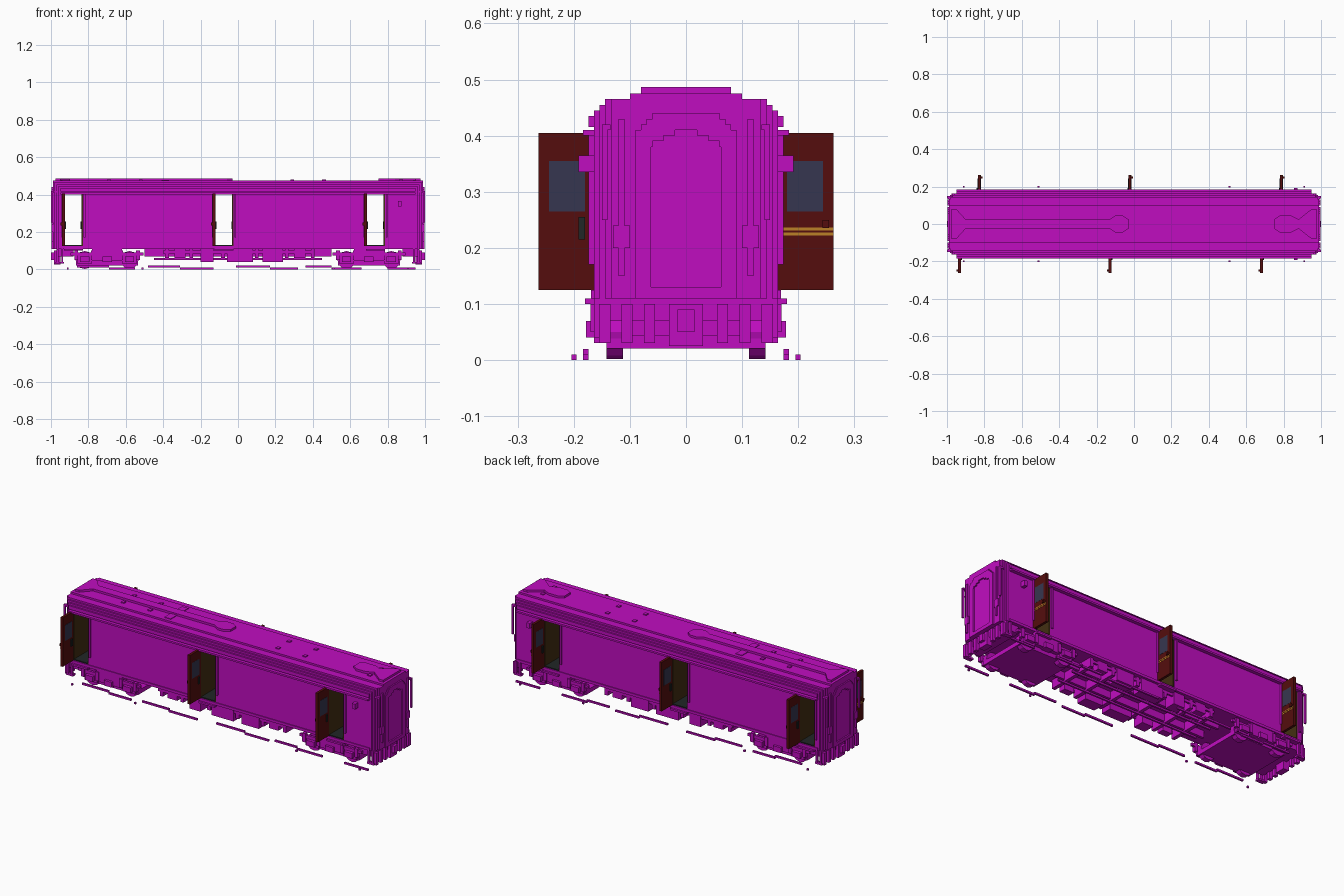
import bpy, bmesh, math
from mathutils import Matrix

cube = bpy.data.objects.get("Cube")
if cube:
    bpy.data.objects.remove(cube, do_unlink=True)


def material(name, red, green, blue):
    mat = bpy.data.materials.new(name)
    mat.use_nodes = True
    mat.diffuse_color = (red, green, blue, 1)
    shader = mat.node_tree.nodes["Principled BSDF"]
    shader.inputs["Base Color"].default_value = mat.diffuse_color
    return mat


MAGENTA = material("magenta", 0.53, 0.004, 0.53)
RED = material("dark red", 0.09, 0.004, 0.004)
OLIVE = material("olive brown", 0.055, 0.028, 0.006)
GLASS = material("slate glass", 0.037, 0.037, 0.08)
GOLD = material("gold", 0.5, 0.22, 0.02)
DARK = material("dark grey", 0.015, 0.02, 0.02)

# Shared dimensions
STEP = 0.01            # height and depth of the body's stair steps
SILL, FLOOR, HEAD = 0.11, 0.125, 0.405
ROOF = HEAD + 7 * STEP
WALL = 0.164           # half width of the body
SIDE = WALL + STEP     # half width over handrails
BODY = 0.95            # half length of the straight body
FRAME = 0.15           # half width of the underframe
DOORWAY = 0.1
LINING = 0.006


def finish(name, bm, mat):
    mesh = bpy.data.meshes.new(name)
    bm.to_mesh(mesh)
    bm.free()
    mesh.materials.append(mat)
    ob = bpy.data.objects.new(name, mesh)
    bpy.context.collection.objects.link(ob)


def add_box(bm, *spans):
    """A box from its (low, high) spans along x, y and z."""
    place = Matrix.Translation([(low + high) / 2 for low, high in spans])
    size = Matrix.Diagonal([abs(high - low) for low, high in spans] + [1])
    bmesh.ops.create_cube(bm, size=1, matrix=place @ size)


def flip(span, sign):
    return [sign * value for value in span]


def part(name, mat, x_spans, y, z, mirror="", bm=None):
    """Boxes sharing y and z spans, mirrored along the named axes."""
    own = bm is None
    bm = bmesh.new() if own else bm
    for x in x_spans:
        for sx in (1, -1) if "x" in mirror else (1,):
            for sy in (1, -1) if "y" in mirror else (1,):
                add_box(bm, flip(x, sx), flip(y, sy), z)
    if own:
        finish(name, bm, mat)


def around(half, *centres):
    return [(centre - half, centre + half) for centre in centres]


def both(half):
    return (-half, half)


def shell(name, half, z, spans):
    """Body layer with ends that narrow in steps."""
    bm = bmesh.new()
    part(name, MAGENTA, spans, both(half), z, bm=bm)
    for i in range(4):
        start = BODY + i * STEP
        width = min(half, WALL - i * STEP)
        part(name, MAGENTA, [(start, start + STEP)], both(width), z, "x", bm)
    finish(name, bm, MAGENTA)


# Body: sill, wall blocks between the doorways, stepped roof
hinges = {"rear": -0.93, "middle": -0.125, "front": 0.685}
edges = [-BODY]
for start in hinges.values():
    edges += [start, start + DOORWAY]
edges.append(BODY)
full = [both(BODY)]
shell("floor_sill", WALL, (SILL, FLOOR), full)
shell("side_walls", WALL, (FLOOR, HEAD), list(zip(edges[::2], edges[1::2])))
layers = [WALL, SIDE, SIDE] + [WALL - i * STEP for i in range(3)] + [0.1]
for i, half in enumerate(layers):
    low = HEAD + i * STEP
    shell(f"roof_layer_{i}", half, (low, low + STEP), full)

# Trim along the sides
part("gutter", MAGENTA, full, (WALL, SIDE + STEP), (HEAD - STEP / 2, HEAD + STEP / 2), "y")
part("sill_trim", MAGENTA, full, (WALL, WALL + STEP / 2), (SILL, FLOOR), "y")
part("side_lamp", MAGENTA, around(STEP, 0.865), (WALL, 0.192), (0.335, 0.365), "y")

# Doorways with open doors on both sides
for tag, start in hinges.items():
    end = start + DOORWAY
    across, height = both(WALL - LINING / 6), (FLOOR, HEAD)
    part(tag + "_doorway_lining", OLIVE, [(start, start + LINING), (end - LINING, end)], across, height)
    part(tag + "_doorway_ceiling", OLIVE, [(start, end)], across, (HEAD - LINING, HEAD))
    part(tag + "_doorway_floor", DARK, [(start, end)], across, (FLOOR, FLOOR + LINING))
    part(tag + "_handrails", MAGENTA, around(STEP / 2, start - STEP, end + STEP), (WALL, SIDE), (0.17, 0.4), "y")
    part(tag + "_door_steps", MAGENTA, [(start, end)], (FRAME, 0.18), (SILL - STEP, SILL), "y")
    for side, s, hinge in (("right", -1, start), ("left", 1, end)):
        # the outer face of each open door looks along s
        name = f"{tag}_{side}_door"
        inner, outer = hinge - s * STEP / 2, hinge + s * STEP
        skin = s * STEP / 10
        part(name, RED, [(inner, outer)], flip((WALL, 0.263), s), height)
        part(name + "_handle", RED, [(outer, outer + s * STEP)], flip((0.243, 0.255), s), (0.235, 0.25))
        part(name + "_window", GLASS, [(inner - skin, outer + skin)], flip((0.18, 0.244), s), (0.265, 0.355))
        part(name + "_latch", DARK, [(inner - s * LINING, inner)], flip((0.18, 0.192), s), (0.215, 0.255))
        for label, z in (("lower", 0.222), ("upper", 0.231)):
            part(f"{name}_{label}_stripe", GOLD, [(outer, outer + skin)], flip((WALL, 0.263), s), (z, z + STEP / 2))


# Raised roof ducts with flared ends, outlined on one half and mirrored
def duct(name, half_outline):
    bm = bmesh.new()
    outline = half_outline + [(x, -y) for x, y in reversed(half_outline)]
    face = bm.faces.new([bm.verts.new((x, y, ROOF - STEP / 2)) for x, y in outline])
    top = bmesh.ops.extrude_face_region(bm, geom=[face])["geom"]
    moved = [item for item in top if isinstance(item, bmesh.types.BMVert)]
    bmesh.ops.translate(bm, vec=(0, 0, 0.017), verts=moved)
    bmesh.ops.recalc_face_normals(bm, faces=bm.faces)
    finish(name, bm, MAGENTA)


NARROW, KNOB, FLARE, TIP = 0.025, 0.045, 0.08, 0.975
duct("long_roof_duct", [(-TIP, FLARE), (-BODY, FLARE), (-0.9, NARROW), (-0.13, NARROW),
                        (-0.1, KNOB), (-0.06, KNOB), (-0.03, NARROW)])
duct("short_roof_duct", [(TIP, FLARE), (BODY, FLARE), (0.88, NARROW),
                         (0.84, KNOB), (0.78, KNOB), (0.75, NARROW)])
vents = around(STEP, -0.69, -0.52, 0.29, 0.46, 0.87)
part("roof_vents", MAGENTA, vents, (0.04, 0.06), (ROOF - STEP, ROOF + STEP / 2), "y")
part("roof_hatches", MAGENTA, around(2 * STEP, -0.39), both(FLARE), (ROOF - STEP, ROOF + STEP / 3))

# End gangways: arched frame around a recessed panel
deep = [(BODY, 0.998)]
part("gangway_posts", MAGENTA, deep, (0.062, 0.09), (SILL, 0.4), "xy")
part("gangway_threshold", MAGENTA, deep, both(FLARE), (SILL, 0.13), "x")
for i in range(4):
    low = 0.38 + i * STEP
    part(f"gangway_arch_{i}", MAGENTA, deep, (0.06 - 2 * i * STEP, 0.09 - i * STEP), (low, low + 3 * STEP), "xy")
part("end_handrails", MAGENTA, [(0.99, 1)], (0.14, FRAME), (0.25, 0.42), "xy")
part("end_rail_brackets", MAGENTA, deep, (0.135, FRAME), (0.41, 0.42), "xy")
part("end_conduits", MAGENTA, deep, (0.11, 0.12), (FRAME, 0.43), "xy")
part("end_junction_boxes", MAGENTA, deep, (0.1, 0.13), (0.2, 0.24), "xy")

# Couplers, hoses and steps below the ends
part("end_beam", MAGENTA, [(0.88, 0.97)], both(FRAME), (0.07, SILL), "x")
part("coupler", MAGENTA, [(BODY, 0.985)], both(0.03), (0.025, 0.1), "x")
part("coupler_head", MAGENTA, [(0.96, 1)], both(0.015), (0.05, 0.09), "x")
for i in range(3):
    y = 0.055 + i * 4 * STEP
    part(f"brake_hose_{i}", MAGENTA, around(STEP, TIP), (y, y + 2 * STEP), (0.03, 0.1), "xy")
part("end_steps", MAGENTA, [(0.93, TIP)], (0.14, WALL), (0.03, 0.04), "xy")
part("end_step_hangers", MAGENTA, around(STEP / 2, 0.94, 0.965), (FRAME, WALL), (0.03, SILL), "xy")

# Bogies: flat pan, side frames, axle boxes, springs and wheels
BOGIE, AXLES = 0.7, (0.58, 0.82)
part("bogie_pan", MAGENTA, around(0.165, BOGIE), both(0.142), (0.021, 0.045), "x")
part("bogie_bolster", MAGENTA, around(FLARE, BOGIE), both(WALL), (0.045, SILL), "x")
part("bogie_side_frames", MAGENTA, around(0.195, BOGIE), (FRAME, WALL), (0.075, 0.09), "xy")
part("axle_boxes", MAGENTA, around(NARROW, BOGIE, *AXLES), (0.14, 0.178), (0.04, 0.07), "xy")
part("axle_guards", MAGENTA, around(0.04, *AXLES), (0.14, 0.16), (0.03, 0.08), "xy")
for axle in AXLES:
    springs = around(STEP, axle - KNOB, axle + KNOB)
    part(f"springs_{axle}", MAGENTA, springs, (FRAME, 0.17), (0.05, 0.1), "xy")
bm = bmesh.new()
for x in AXLES:
    for sx in (1, -1):
        for y in both(0.127):
            place = Matrix.Translation((sx * x, y, 0.05)) @ Matrix.Rotation(math.pi / 2, 4, "X")
            bmesh.ops.create_cone(bm, cap_ends=True, segments=12, radius1=0.048, radius2=0.048,
                                  depth=0.03, matrix=place)
finish("wheels", bm, MAGENTA)

# Underframe between the bogies
part("underframe_beams", MAGENTA, [both(0.5)], (0.05, 0.065), (0.07, SILL), "y")
part("side_truss", MAGENTA, [both(0.4)], (0.14, FRAME), (0.085, 0.1), "y")
cross = around(STEP, -0.38, -0.25, -0.08, 0.1, 0.26, 0.4)
part("cross_beams", MAGENTA, cross, both(FRAME), (0.06, SILL))
part("brake_pipes", MAGENTA, [both(KNOB * 10)], (0.05, 0.06), (0.05, 0.06), "y")
part("battery_boxes", MAGENTA, [(-0.2, -0.13), (-0.06, 0.08), (0.13, 0.24)], (0.09, 0.155), (0.04, SILL), "y")
part("air_tanks", MAGENTA, around(0.03, -0.31, 0.33), (SILL, FRAME), (0.06, SILL), "y")

# Slim staggered rods and pegs at ground level along both sides
for i, (start, middle, end) in enumerate([(-0.86, -0.69, -0.55), (-0.48, -0.31, -0.13),
                                          (-0.01, 0.17, 0.32), (0.36, 0.5, 0.66)]):
    part(f"upper_rod_{i}", MAGENTA, [(start, middle)], (SIDE, SIDE + STEP), (STEP, 2 * STEP), "y")
    part(f"lower_rod_{i}", MAGENTA, [(middle, end)], (SIDE, SIDE + STEP), (0, STEP), "y")
part("end_rod", MAGENTA, [(0.8, BODY)], (SIDE, SIDE + STEP), (0, STEP), "y")
part("ground_pegs", MAGENTA, around(STEP / 2, 0.51, 0.91), (0.195, 0.204), (0, STEP), "xy")
